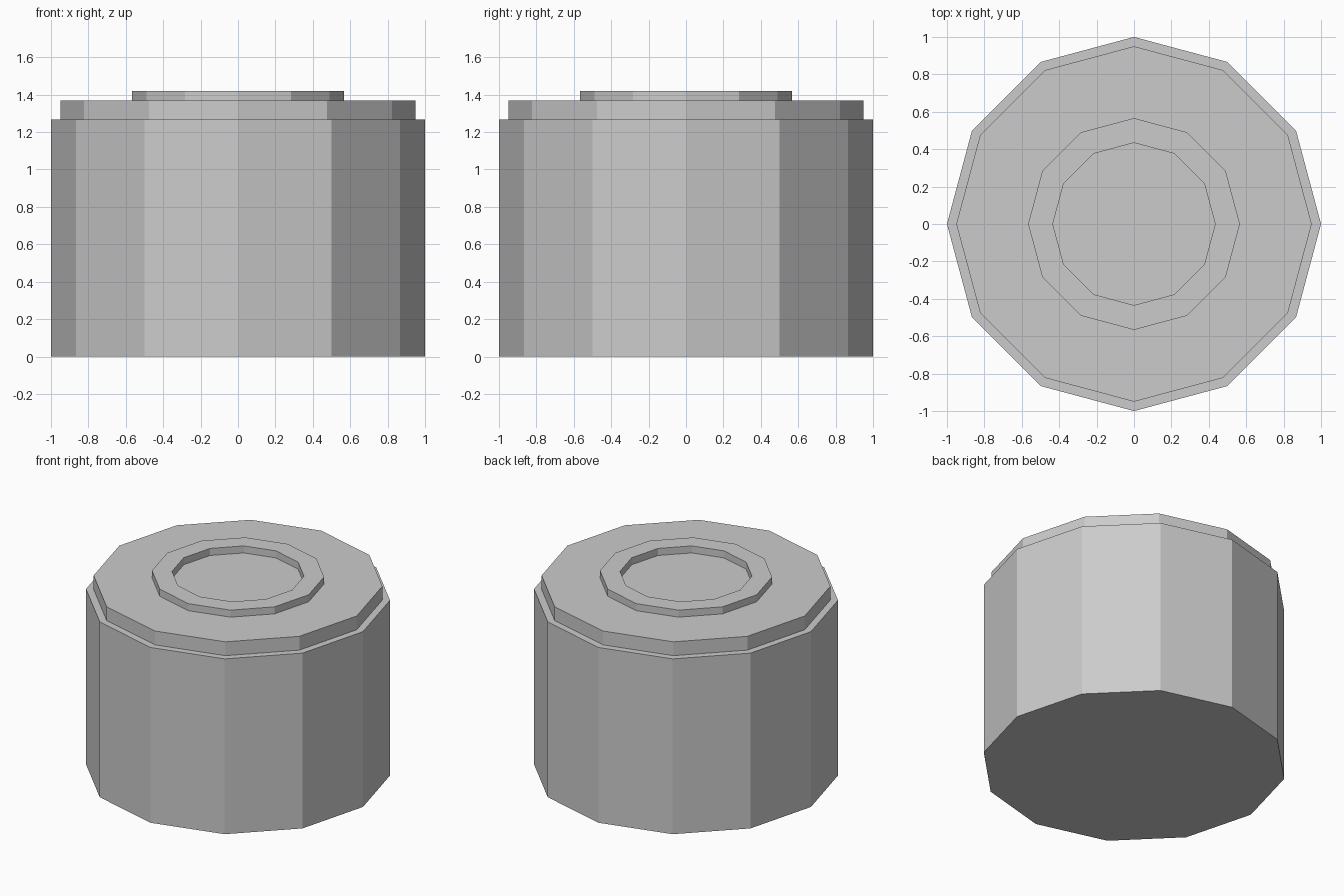
import bpy, bmesh, math

if "Cube" in bpy.data.objects:
    bpy.data.objects.remove(bpy.data.objects["Cube"])

SIDES = 12


def lathe(name, profile, closed=False):
    """Spin an (r, z) profile round the z axis; open profiles get flat end caps."""
    bm = bmesh.new()
    rings = [[bm.verts.new((r * math.cos(2 * math.pi * i / SIDES),
                            r * math.sin(2 * math.pi * i / SIDES), z))
              for i in range(SIDES)] for r, z in profile]
    pairs = list(zip(rings, rings[1:]))
    if closed:
        pairs.append((rings[-1], rings[0]))
    else:
        bm.faces.new(rings[0])
        bm.faces.new(rings[-1])
    for a, b in pairs:
        for i in range(SIDES):
            j = (i + 1) % SIDES
            bm.faces.new((a[i], a[j], b[j], b[i]))
    bmesh.ops.recalc_face_normals(bm, faces=bm.faces)
    mesh = bpy.data.meshes.new(name)
    bm.to_mesh(mesh)
    bm.free()
    obj = bpy.data.objects.new(name, mesh)
    bpy.context.collection.objects.link(obj)
    return obj


# Main drum
lathe("body", [(1, 0), (1, 1.268)])
# Slightly narrower lid
lathe("lid", [(0.95, 1.268), (0.95, 1.368)])
# Raised rim on the lid, open in the middle
lathe("top_ring", [(0.566, 1.368), (0.566, 1.419),
                   (0.434, 1.419), (0.434, 1.368)], closed=True)
